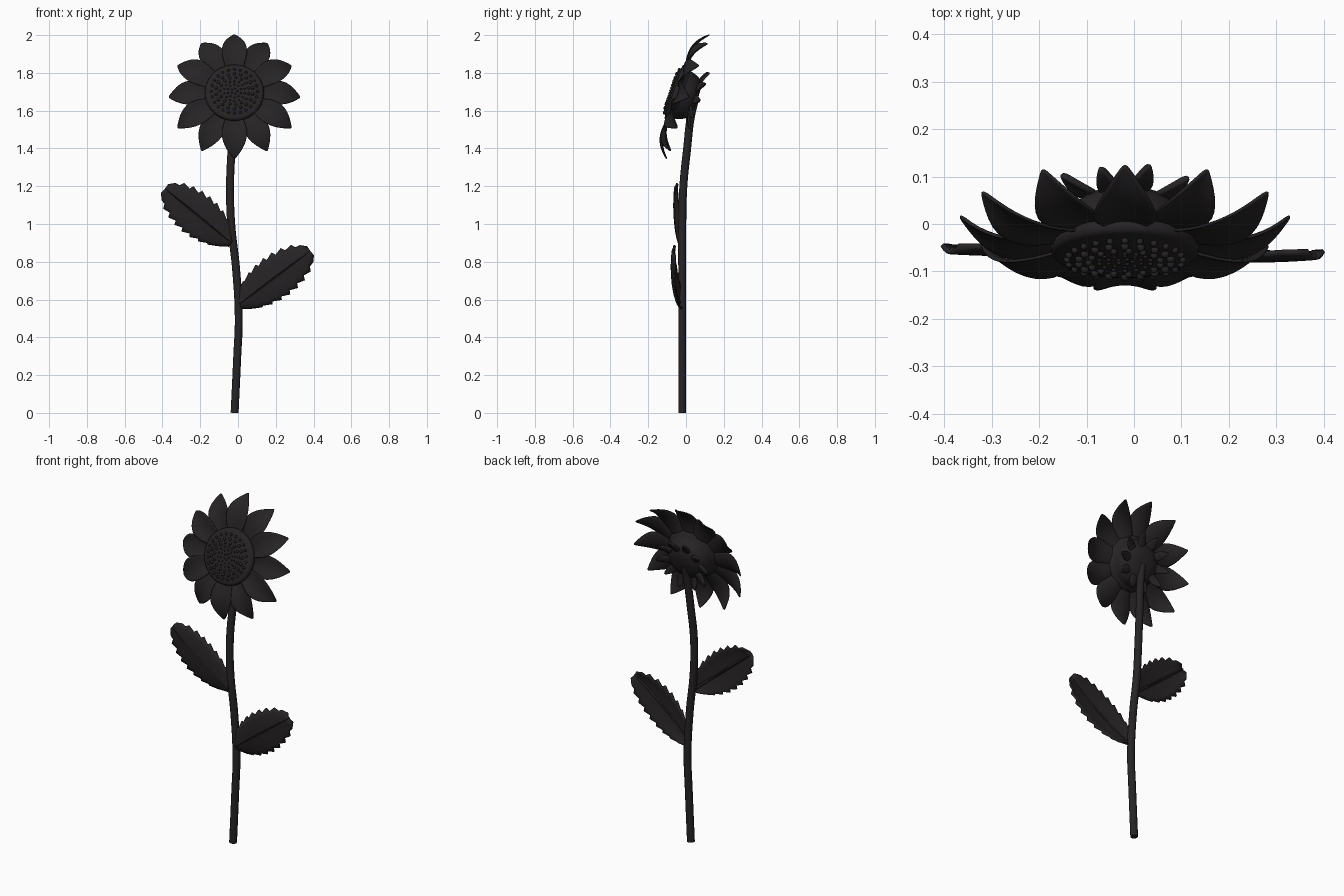
import bpy, bmesh
from math import sin, cos, pi, tau, radians
from mathutils import Matrix, Vector

if "Cube" in bpy.data.objects:
    bpy.data.objects.remove(bpy.data.objects["Cube"])

dark = bpy.data.materials.new("dark_iron")
dark.diffuse_color = (0.02, 0.017, 0.019, 1)
dark.use_nodes = True
dark.node_tree.nodes["Principled BSDF"].inputs["Base Color"].default_value = dark.diffuse_color

# Flower frame: local x right, local y up the face, local z out of the face
TILT = radians(19)
HEAD = Matrix.Translation((-0.019, 0.0135, 1.6725)) @ Matrix.Rotation(pi / 2 - TILT, 4, 'X')


def finish(name, bm, matrix=Matrix(), thick=0, sub=0, angle=40):
    bmesh.ops.recalc_face_normals(bm, faces=bm.faces)
    me = bpy.data.meshes.new(name)
    bm.to_mesh(me)
    bm.free()
    ob = bpy.data.objects.new(name, me)
    bpy.context.collection.objects.link(ob)
    ob.matrix_world = matrix
    me.materials.append(dark)
    if thick:
        m = ob.modifiers.new("thickness", 'SOLIDIFY')
        m.thickness = thick
        m.offset = 0
    if sub:
        ob.modifiers.new("smooth", 'SUBSURF').levels = sub
    bpy.ops.object.select_all(action='DESELECT')
    ob.select_set(True)
    bpy.context.view_layer.objects.active = ob
    bpy.ops.object.shade_smooth_by_angle(angle=radians(angle))
    return ob


def skin(bm, rows):
    """Faces between successive rows of points."""
    vs = [[bm.verts.new(p) for p in row] for row in rows]
    for a, b in zip(vs, vs[1:]):
        for i in range(len(a) - 1):
            bm.faces.new((a[i], a[i + 1], b[i + 1], b[i]))


def blades(name, count, profile, lift, thick, phase=0.0):
    """Ring of curved blades; profile is (radius, height, half width)."""
    bm = bmesh.new()
    for k in range(count):
        rot = Matrix.Rotation(tau * k / count + phase, 3, 'Z')
        up = 0.003 * (-1) ** k
        rows = []
        for r, h, w in profile:
            rows.append([rot @ Vector((s * w, r, h + up + lift * s * s * min(1, w / 0.06)))
                         for s in (-1, -0.6, -0.2, 0.2, 0.6, 1)])
        skin(bm, rows)
    return finish(name, bm, HEAD, thick, 1)


def lathe(name, profile, n=48):
    bm = bmesh.new()
    skin(bm, [[(r * cos(tau * i / n), r * sin(tau * i / n), h) for i in range(n + 1)]
              for r, h in profile])
    bmesh.ops.remove_doubles(bm, verts=bm.verts, dist=1e-5)
    return finish(name, bm, HEAD)


# Petals
blades("petals", 12, [(0.09, 0.045, 0.03), (0.14, 0.052, 0.047), (0.19, 0.06, 0.064),
                      (0.235, 0.06, 0.07), (0.275, 0.05, 0.062), (0.31, 0.032, 0.042),
                      (0.335, 0.011, 0.018), (0.348, -0.001, 0.003)], 0.016, 0.008)

# Seed disc with raised rim
lathe("seed_disc", [(0, 0.03), (0.13, 0.03), (0.15, 0.05), (0.157, 0.065), (0.154, 0.078),
                    (0.145, 0.085), (0.137, 0.085), (0.12, 0.093), (0.08, 0.098),
                    (0.04, 0.098), (0, 0.097)])

# Seeds in staggered rings
bm = bmesh.new()
for r, h, n, size in ((0.122, 0.094, 24, 0.0075), (0.098, 0.098, 18, 0.009), (0.076, 0.1, 15, 0.008),
                      (0.055, 0.098, 14, 0.0055), (0.036, 0.097, 10, 0.0055), (0.016, 0.097, 5, 0.0055)):
    for i in range(n):
        a = tau * (i + 0.5 * (n % 4 > 1)) / n
        bmesh.ops.create_uvsphere(bm, u_segments=10, v_segments=6, radius=size,
                                  matrix=Matrix.Translation((r * cos(a), r * sin(a), h)))
finish("seeds", bm, HEAD)

# Calyx behind the petals, with small sepals
lathe("calyx", [(0, -0.05), (0.05, -0.048), (0.09, -0.038), (0.115, -0.018), (0.128, 0.012),
                (0.135, 0.045), (0, 0.045)])
blades("sepals", 10, [(0.08, -0.03, 0.018), (0.105, -0.034, 0.026), (0.13, -0.042, 0.023),
                      (0.153, -0.053, 0.012), (0.166, -0.06, 0.003)], 0.012, 0.014, pi / 10)

# Stem
cu = bpy.data.curves.new("stem", 'CURVE')
cu.dimensions = '3D'
cu.bevel_depth = 0.021
cu.bevel_resolution = 4
cu.use_fill_caps = True
path = [(-0.018, -0.02, 0), (-0.004, -0.02, 0.3), (0.004, -0.02, 0.5), (-0.01, -0.02, 0.76),
        (-0.036, -0.02, 1.0), (-0.042, -0.014, 1.2), (-0.034, 0.006, 1.4), (-0.024, 0.026, 1.57),
        (-0.019, 0.045, 1.65)]
sp = cu.splines.new('BEZIER')
sp.bezier_points.add(len(path) - 1)
for bp, co in zip(sp.bezier_points, path):
    bp.co = co
    bp.handle_left_type = bp.handle_right_type = 'AUTO'
cu.materials.append(dark)
bpy.context.collection.objects.link(bpy.data.objects.new("stem", cu))


def leaf(name, base, tip, bow):
    """Serrated leaf folded slightly along its midrib."""
    base, tip = Vector(base), Vector(tip)
    axis = tip - base
    side = axis.cross(Vector((0, 1, 0))).normalized()
    teeth, rows = 9, []
    width = lambda t: 0.117 * max(0.0, sin(pi * (0.02 + 0.95 * t))) ** 0.55
    for i in range(teeth * 2 + 1):
        t = i / (teeth * 2)
        w = width(t) * (1.02 if i % 2 else 0.86)
        lean = 0.035 if i % 2 and t < 0.9 else 0.0
        row = []
        for s in (-1, -0.75, -0.4, -0.06, 0, 0.06, 0.4, 0.75, 1):
            p = base + axis * (t + lean * s * s) + side * s * w
            p.y += -bow * sin(pi * t) - 0.016 * (1 - s * s) + 0.012 + (0.006 if s == 0 else 0)
            row.append(p)
        rows.append(row)
    bm = bmesh.new()
    skin(bm, rows)
    finish(name, bm, thick=0.009, angle=35)
    # Midrib along the back
    bm = bmesh.new()
    ribs = []
    for i in range(13):
        t = i / 12 * 0.97
        c = base + axis * t + Vector((0, -bow * sin(pi * t) + 0.002, 0))
        r = 0.009 * (1 - 0.7 * t)
        ribs.append([c + side * r * cos(tau * k / 8) + Vector((0, r * 0.6 * sin(tau * k / 8), 0))
                     for k in range(9)])
    skin(bm, ribs)
    bmesh.ops.remove_doubles(bm, verts=bm.verts, dist=1e-5)
    finish(name + "_midrib", bm)


leaf("right_leaf", (0.0, -0.03, 0.57), (0.383, -0.068, 0.857), 0.02)
leaf("left_leaf", (-0.035, -0.035, 0.90), (-0.387, -0.056, 1.187), 0.012)
